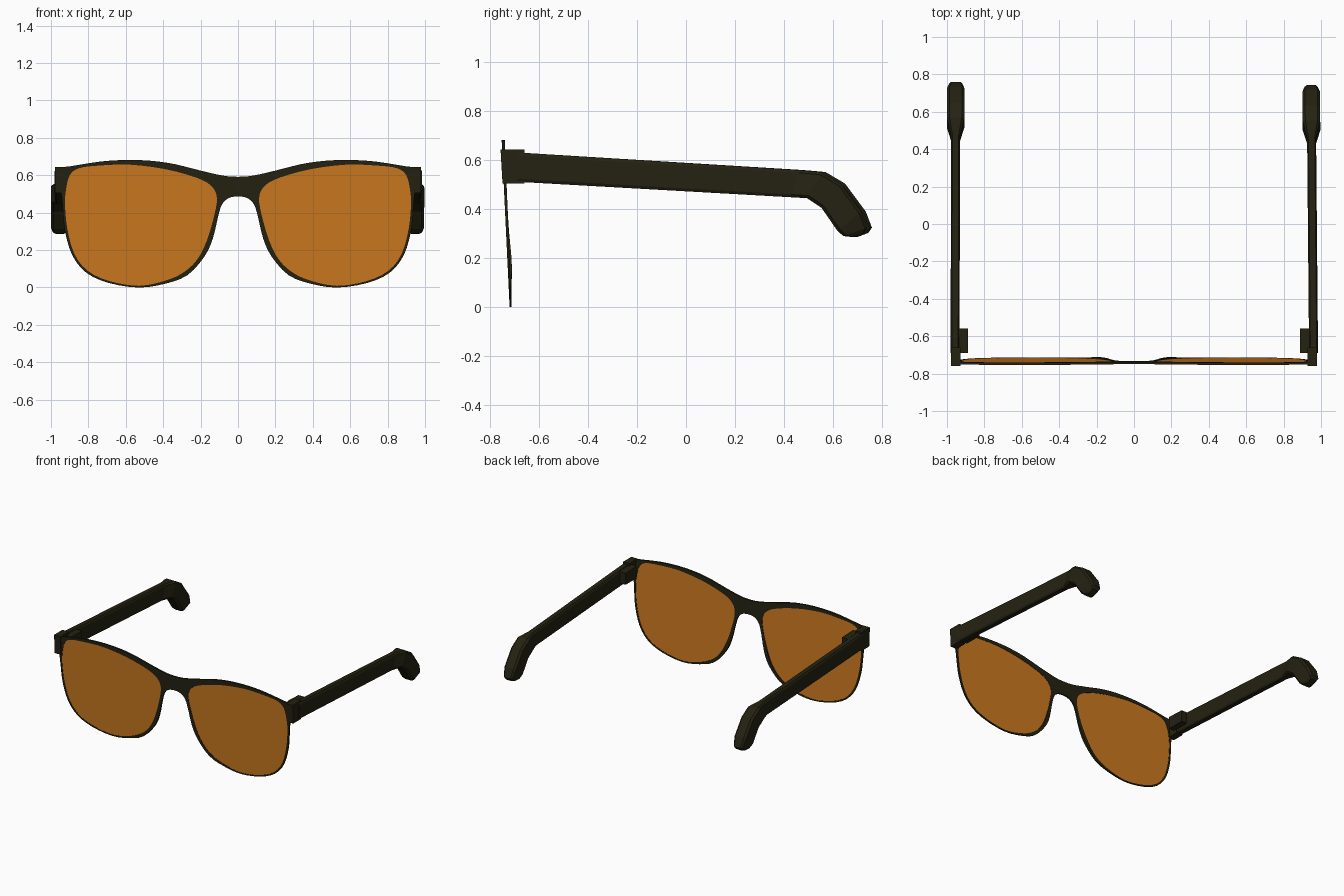
import bpy, bmesh, math

if "Cube" in bpy.data.objects:
    bpy.data.objects.remove(bpy.data.objects["Cube"])


def material(name, rgb):
    m = bpy.data.materials.new(name)
    m.diffuse_color = (*rgb, 1)
    m.use_nodes = True
    m.node_tree.nodes["Principled BSDF"].inputs["Base Color"].default_value = m.diffuse_color
    return m


DARK = material("dark olive plastic", (0.018, 0.016, 0.006))
AMBER = material("amber lens", (0.60, 0.19, 0.014))


def finish(bm, name, mat):
    bmesh.ops.remove_doubles(bm, verts=bm.verts, dist=0.0001)
    bmesh.ops.recalc_face_normals(bm, faces=bm.faces)
    me = bpy.data.meshes.new(name)
    bm.to_mesh(me)
    bm.free()
    me.materials.clear()
    me.materials.append(mat)
    ob = bpy.data.objects.new(name, me)
    bpy.context.collection.objects.link(ob)
    return ob


def smooth_loop(pts, n=3):
    """Closed Catmull-Rom loop through pts."""
    out, k = [], len(pts)
    for i in range(k):
        a, b, c, d = (pts[(i + j) % k] for j in (-1, 0, 1, 2))
        for s in range(n):
            t = s / n
            out.append(tuple(
                0.5 * (2 * q + (r - p) * t + (2 * p - 5 * q + 4 * r - w) * t * t
                       + (3 * q - p - 3 * r + w) * t ** 3)
                for p, q, r, w in zip(a, b, c, d)))
    return out


def plate(name, loops, mat, ratio, pads=False):
    """Filled flat outline (with holes), stood upright with the backward tilt."""
    cu = bpy.data.curves.new(name + "_outline", 'CURVE')
    cu.dimensions = '2D'
    cu.fill_mode = 'BOTH'
    cu.extrude = 0.5
    for loop in loops:
        sp = cu.splines.new('POLY')
        sp.points.add(len(loop) - 1)
        for p, (x, z) in zip(sp.points, loop):
            p.co = (x, z, 0, 1)
        sp.use_cyclic_u = True
    tmp = bpy.data.objects.new(name + "_outline", cu)
    bpy.context.collection.objects.link(tmp)
    bpy.context.view_layer.update()
    me = bpy.data.meshes.new_from_object(
        tmp.evaluated_get(bpy.context.evaluated_depsgraph_get()))
    bm = bmesh.new()
    bm.from_mesh(me)
    bpy.data.objects.remove(tmp)
    for v in bm.verts:
        x, z, side = v.co
        low = (0.68 - z) / 0.68
        thick = 0.026 - 0.010 * low
        y = -0.760 + 0.035 * low + thick / 2 - side * thick * ratio
        if pads and side < 0:   # swelling behind the rim where the nose rests
            y += 0.008 * math.exp(-((abs(x) - 0.19) / 0.1) ** 2 - ((z - 0.18) / 0.12) ** 2)
        v.co = (x, y, z)
    return finish(bm, name, mat)


def prism(name, profile, x0, x1, mat):
    """Side profile (y, z) extruded from x0 to x1."""
    bm = bmesh.new()
    f = bm.faces.new([bm.verts.new((x0, y, z)) for y, z in profile])
    ext = bmesh.ops.extrude_face_region(bm, geom=[f])
    for v in ext["geom"]:
        if isinstance(v, bmesh.types.BMVert):
            v.co.x = x1
    return finish(bm, name, mat)


# Front: half outline of the frame and outline of one lens
half = [(0, .592), (.08, .598), (.2, .625), (.34, .66), (.46, .677), (.58, .682),
        (.70, .677), (.80, .664), (.89, .649), (.955, .635), (.965, .57), (.945, .50),
        (.937, .42), (.925, .30), (.885, .17), (.81, .078), (.69, .024), (.53, 0),
        (.39, .02), (.27, .066), (.18, .165), (.135, .26), (.105, .385), (.085, .445),
        (.05, .478), (0, .487)]
lens = [(.92, .52), (.90, .60), (.85, .638), (.74, .652), (.58, .657), (.39, .633),
        (.23, .59), (.15, .55), (.115, .495), (.12, .415), (.165, .255), (.22, .147),
        (.295, .078), (.39, .036), (.53, .009), (.69, .035), (.805, .09), (.875, .18),
        (.912, .31), (.925, .44)]
rim = smooth_loop(half + [(-x, z) for x, z in half[-2:0:-1]])
right = smooth_loop(lens)
left = [(-x, z) for x, z in right]
plate("front_frame", [rim, right, left], DARK, 0.5, pads=True)
plate("right_lens", [right], AMBER, 0.3)
plate("left_lens", [left], AMBER, 0.3)

# Temple stations: top y, top z, bottom y, bottom z, half width
stations = [(-.69, .632, -.69, .512, .024), (.48, .560, .44, .449, .024),
            (.57, .552, .51, .445, .047), (.65, .505, .57, .405, .047),
            (.735, .390, .635, .312, .047), (.76, .325, .66, .290, .036),
            (.745, .303, .70, .286, .024)]


def temple(name, front_x, back_x, shorten):
    bm = bmesh.new()
    rings = []
    for ty, tz, by, bz, w in stations:
        ring = []
        for u, v in ((-1, .1), (-.7, 0), (.7, 0), (1, .1), (1, .9), (.7, 1), (-.7, 1), (-1, .9)):
            y, z = ty + (by - ty) * v, tz + (bz - tz) * v
            t = (y + .69) / 1.45
            ring.append(bm.verts.new((front_x + (back_x - front_x) * t + u * w,
                                      y - shorten * t, z)))
        rings.append(ring)
    for a, b in zip(rings, rings[1:]):
        for i in range(8):
            j = (i + 1) % 8
            bm.faces.new((a[i], a[j], b[j], b[i]))
    bm.faces.new(rings[0])
    bm.faces.new(rings[-1])
    return finish(bm, name, DARK)


temple("left_temple", -.957, -.953, 0)
temple("right_temple", .960, .947, .018)

# Corner end pieces and inner hinge blocks
for side, s in (("left", -1), ("right", 1)):
    prism(side + "_end_piece", [(-.758, .643), (-.66, .643), (-.66, .505), (-.750, .505)],
          s * .928, s * .979, DARK)
    prism(side + "_hinge", [(-.69, .625), (-.56, .620), (-.56, .535), (-.69, .535)],
          s * .888, s * .950, DARK)
